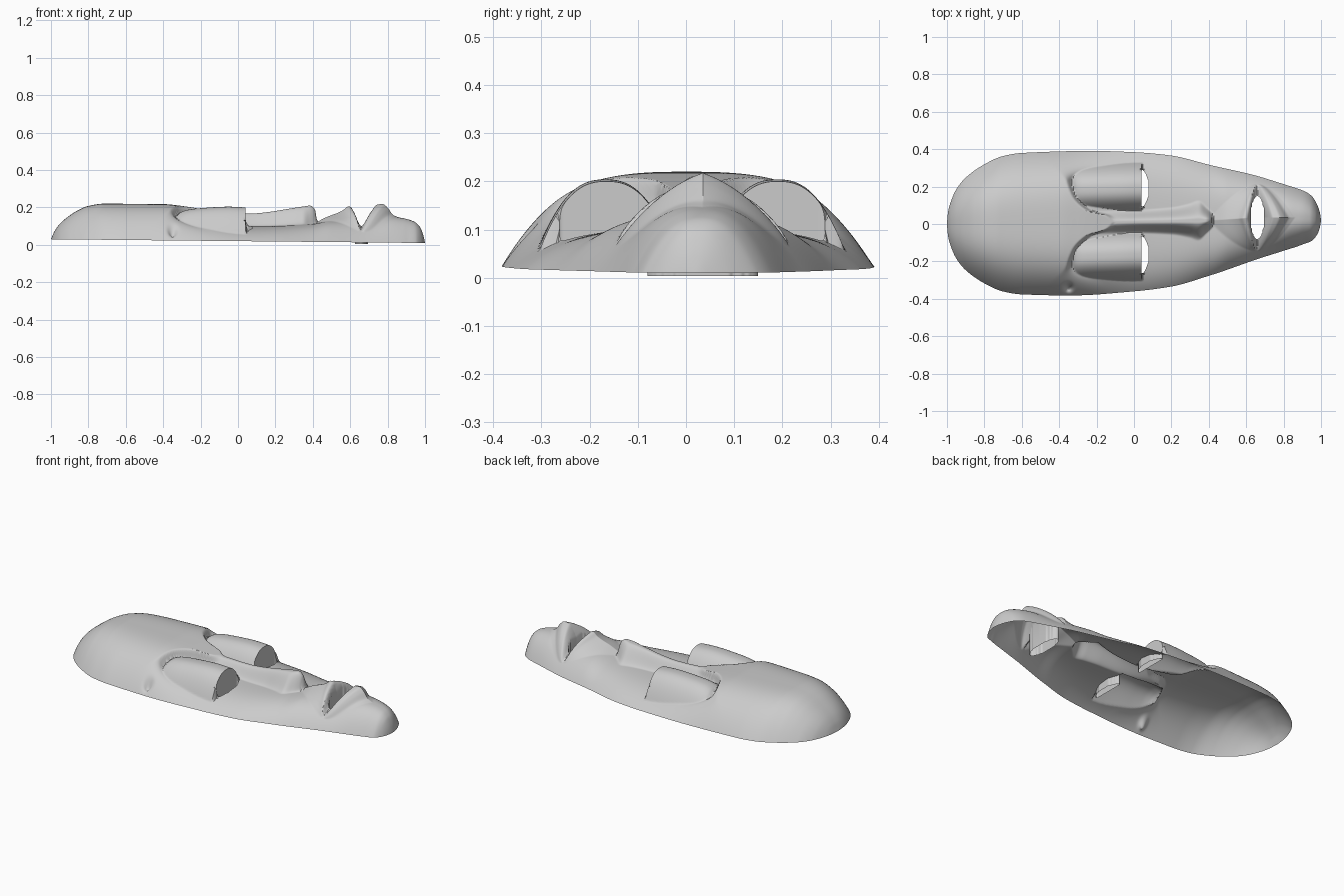
import bpy, bmesh, math

if "Cube" in bpy.data.objects:
    bpy.data.objects.remove(bpy.data.objects["Cube"])


def curve(*pts):
    """Smooth monotone interpolation through (x, value) points."""
    n = len(pts)
    sl = [(pts[i + 1][1] - pts[i][1]) / (pts[i + 1][0] - pts[i][0]) for i in range(n - 1)]
    tan = [sl[0]] + [0 if a * b <= 0 else 2 * a * b / (a + b) for a, b in zip(sl, sl[1:])] + [sl[-1]]

    def f(x):
        if x <= pts[0][0]:
            return pts[0][1]
        for i in range(n - 1):
            x1 = pts[i + 1][0]
            if x <= x1:
                x0 = pts[i][0]
                h = x1 - x0
                t = (x - x0) / h
                u = 1 - t
                return ((1 + 2 * t) * u * u * pts[i][1] + t * u * u * h * tan[i]
                        + t * t * (3 - 2 * t) * pts[i + 1][1] - t * t * u * h * tan[i + 1])
        return pts[-1][1]
    return f


def step(a, b, x):
    t = min(1, max(0, (x - a) / (b - a)))
    return t * t * (3 - 2 * t)


# Outline: half width and slightly skewed centre line
half_width = curve((-1, 0), (-.995, .06), (-.98, .118), (-.95, .185), (-.9, .247), (-.8, .318),
                   (-.7, .362), (-.6, .378), (-.3, .386), (0, .372), (.2, .35), (.4, .297),
                   (.6, .24), (.8, .178), (.9, .145), (.95, .12), (.98, .078), (.995, .035), (1, 0))
centre = curve((-1, 0), (-.4, .003), (0, .012), (.4, .02), (.7, .035), (.9, .035), (1, .02))
# Crown heights of forehead and of the lower face, and the section roundness
forehead = curve((-1, .03), (-.98, .075), (-.95, .115), (-.9, .157), (-.85, .188), (-.8, .208),
                 (-.72, .22), (-.4, .218), (-.3, .208), (-.1, .175), (.1, .15))
cheek = curve((-.4, .17), (-.2, .14), (0, .105), (.1, .1), (.4, .113), (.5, .13), (.7, .135),
              (.82, .15), (.88, .143), (.94, .125), (.97, .1), (.99, .055), (1, .01))
roundness = curve((-1, 2.6), (-.6, 3.2), (0, 3.8), (.4, 3.6), (.7, 2.8), (1, 2.3))
# Brow edge, nose, eye and lip profiles
brow = curve((0, -.1), (.035, -.14), (.07, -.25), (.15, -.325), (.25, -.355), (.4, -.36))
nose_top = curve((-.35, .212), (-.1, .172), (.05, .167), (.35, .205), (.385, .21), (.41, .19), (.425, .1))
nose_half = curve((-.3, .045), (0, .045), (.2, .055), (.3, .075), (.345, .09), (.385, .055), (.42, .02))
eye_top = curve((-.34, .14), (-.31, .172), (-.27, .187), (-.2, .196), (-.05, .204), (.04, .2))
lips = curve((.4, 0), (.45, .015), (.52, .035), (.56, .052), (.59, .073), (.605, .068), (.63, 0),
             (.66, -.04), (.69, 0), (.715, .045), (.745, .075), (.775, .072), (.8, .05), (.83, .01), (.86, 0))
EYE_V, EYE_X, MOUTH_X = .178, .042, .66


def height(x, v, w, s):
    """Height of the mask front at x, offset v from the centre line."""
    a, rim = abs(v), .02 - .01 * x
    shape = max(0, 1 - abs(s) ** roundness(x))
    soft = .022 + .22 * step(.22, .36, a)
    mix = step(brow(a) - soft * .5, brow(a) + soft, x)
    low = rim + (cheek(x) - rim) * shape if x > -.6 else 0
    high = rim + (forehead(x) - rim) * shape if x < .15 else 0
    z = low * mix + high * (1 - mix)
    if -.35 < x < EYE_X:                                   # eyelid pillows
        z = max(z, eye_top(x) - .09 * (abs(a - EYE_V) / .115) ** 2.5)
    if -.35 < x < .425:                                    # nose
        hw = nose_half(x)
        k = 1 - step(hw * .1, hw + .02, a)
        z = max(z, z + (nose_top(x) - z) * k)
    k = 1 - a / .18                                        # lips
    if x > .38 and k > .02:
        z += lips(MOUTH_X + (x - MOUTH_X) / k ** .6) * k ** .8
    return z


def in_hole(x, y):
    v = y - centre(x)
    d = (abs(v) - EYE_V) / .1
    if abs(d) < 1 and EYE_X < x < EYE_X + .006 + .034 * (1 - d * d):
        return True
    return ((x - MOUTH_X) / .036) ** 2 + (v / .115) ** 2 < 1


# Mask shell as a fine sheet
NX, NS = 320, 180
bm = bmesh.new()
rows = []
for i in range(NX + 1):
    t = i / NX
    x = -.45 * math.cos(math.pi * t) + .55 * (2 * t - 1)
    w, c = half_width(x), centre(x)
    row = []
    for j in range(NS + 1):
        s = 2 * j / NS - 1
        v = s * w
        z = height(x, v, w, s)
        # small side dimple
        z -= .035 * math.exp(-((x + .35) ** 2 + (v + .345) ** 2) / .0004)
        row.append(bm.verts.new((x, c + v, max(z, .003))))
    rows.append(row)
for i in range(NX):
    for j in range(NS):
        bm.faces.new((rows[i][j], rows[i + 1][j], rows[i + 1][j + 1], rows[i][j + 1]))

# Cut the eye slits and mouth
holes = [f for f in bm.faces if in_hole(*f.calc_center_median().xy)]
bmesh.ops.delete(bm, geom=holes, context='FACES')
bmesh.ops.remove_doubles(bm, verts=bm.verts, dist=.00005)


def is_inner(v):
    x, y = v.co.xy
    return 0 < x < .75 and abs(y - centre(x)) < .9 * half_width(x)


edges = [e for e in bm.edges if e.is_boundary and all(is_inner(v) for v in e.verts)]
near = {}
for e in edges:
    for a, b in (e.verts, reversed(e.verts)):
        near.setdefault(a, []).append(b)
for _ in range(5):
    new = {v: v.co * .5 + sum((n.co for n in ns), v.co * 0) / len(ns) * .5 for v, ns in near.items()}
    for v, co in new.items():
        v.co = co

# Inward walls behind the openings
ext = bmesh.ops.extrude_edge_only(bm, edges=edges)
for v in ext['geom']:
    if isinstance(v, bmesh.types.BMVert):
        v.co.z = .004 if v.co.x > .4 else min(v.co.z, .05)
bmesh.ops.recalc_face_normals(bm, faces=bm.faces)
top = max(bm.faces, key=lambda f: f.calc_center_median().z)
if top.normal.z < 0:
    bmesh.ops.reverse_faces(bm, faces=bm.faces)

mesh = bpy.data.meshes.new("face_mask")
bm.to_mesh(mesh)
bm.free()
mask = bpy.data.objects.new("face_mask", mesh)
bpy.context.collection.objects.link(mask)
bpy.context.view_layer.objects.active = mask
mask.select_set(True)
bpy.ops.object.shade_smooth_by_angle(angle=math.radians(45))
